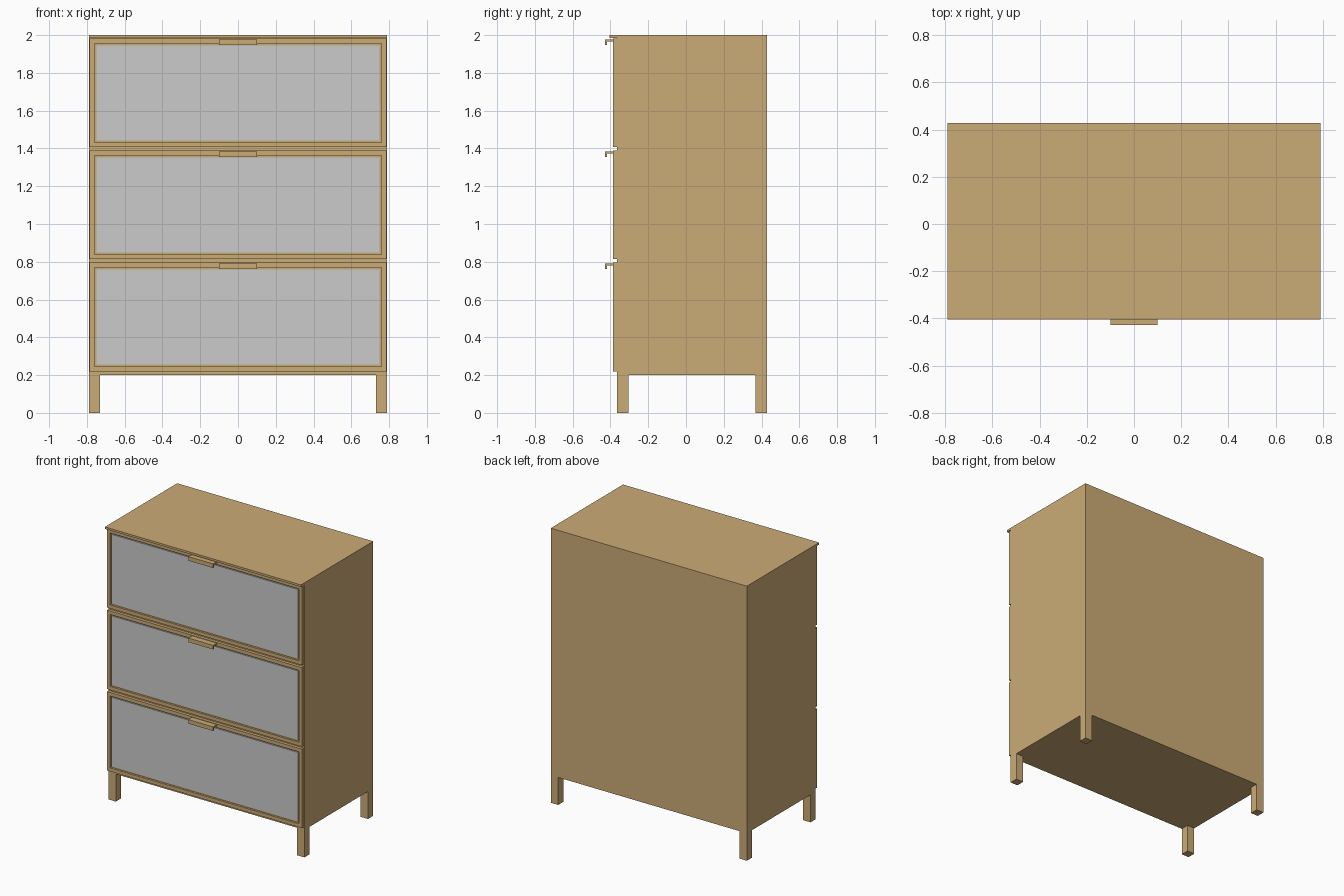
import bpy, bmesh

if "Cube" in bpy.data.objects:
    bpy.data.objects.remove(bpy.data.objects["Cube"])

wood = bpy.data.materials.new("wood")
wood.diffuse_color = (0.60, 0.41, 0.18, 1)
wood.use_nodes = True
wood.node_tree.nodes["Principled BSDF"].inputs["Base Color"].default_value = wood.diffuse_color


def finish(name, bm, mat):
    bmesh.ops.recalc_face_normals(bm, faces=bm.faces[:])
    me = bpy.data.meshes.new(name)
    bm.to_mesh(me)
    bm.free()
    if mat:
        me.materials.append(mat)
    ob = bpy.data.objects.new(name, me)
    bpy.context.collection.objects.link(ob)
    return ob


def box_mesh(x, y, z):
    """Box between (min, max) pairs on each axis."""
    bm = bmesh.new()
    bmesh.ops.create_cube(bm, size=1)
    for v in bm.verts:
        v.co = [r[0] if c < 0 else r[1] for c, r in zip(v.co, (x, y, z))]
    return bm


def box(name, x, y, z, mat=wood):
    return finish(name, box_mesh(x, y, z), mat)


W, BACK, BODY_F, DRAWER_F = 0.79, 0.428, -0.364, -0.386

# Carcass and overhanging top
box("carcass", (-W, W), (BODY_F, BACK), (0.20, 1.985))
box("top_board", (-W, W), (-0.404, BACK), (1.985, 2.0))

# Four square legs
for sx, side in ((-1, "left"), (1, "right")):
    for place, y0 in (("front", BODY_F), ("back", BACK - 0.06)):
        x = sorted((sx * W, sx * (W - 0.06)))
        box(f"{place}_leg_{side}", x, (y0, y0 + 0.06), (0, 0.20))

# Drawers: recessed frame, grey panel and lipped pull
for i in range(3):
    z0 = 0.22 + i * 0.5935
    z1 = z0 + 0.575
    bm = box_mesh((-0.786, 0.786), (DRAWER_F, BODY_F), (z0, z1))
    bm.normal_update()
    front = min(bm.faces, key=lambda f: f.calc_center_median().y)
    bmesh.ops.inset_region(bm, faces=[front], thickness=0.036)
    pocket = bmesh.ops.extrude_discrete_faces(bm, faces=[front])["faces"][0]
    bmesh.ops.translate(bm, verts=pocket.verts, vec=(0, 0.014, 0))
    finish(f"drawer_frame_{i + 1}", bm, wood)
    box(f"drawer_panel_{i + 1}", (-0.75, 0.75), (DRAWER_F + 0.007, DRAWER_F + 0.014),
        (z0 + 0.036, z1 - 0.036), None)

    # Pull: L-shaped profile (y, z) swept across x
    t = z1 - 0.004
    profile = [(DRAWER_F, t), (-0.429, t), (-0.429, t - 0.03), (-0.419, t - 0.03),
               (-0.419, t - 0.011), (DRAWER_F, t - 0.011)]
    bm = bmesh.new()
    face = bm.faces.new([bm.verts.new((-0.1, y, z)) for y, z in profile])
    ext = bmesh.ops.extrude_face_region(bm, geom=[face])["geom"]
    bmesh.ops.translate(bm, verts=[g for g in ext if isinstance(g, bmesh.types.BMVert)],
                        vec=(0.2, 0, 0))
    if len(bm.faces) < 8:
        bm.faces.new([v for v in face.verts]) if not face.is_valid else None
    finish(f"drawer_pull_{i + 1}", bm, wood)
